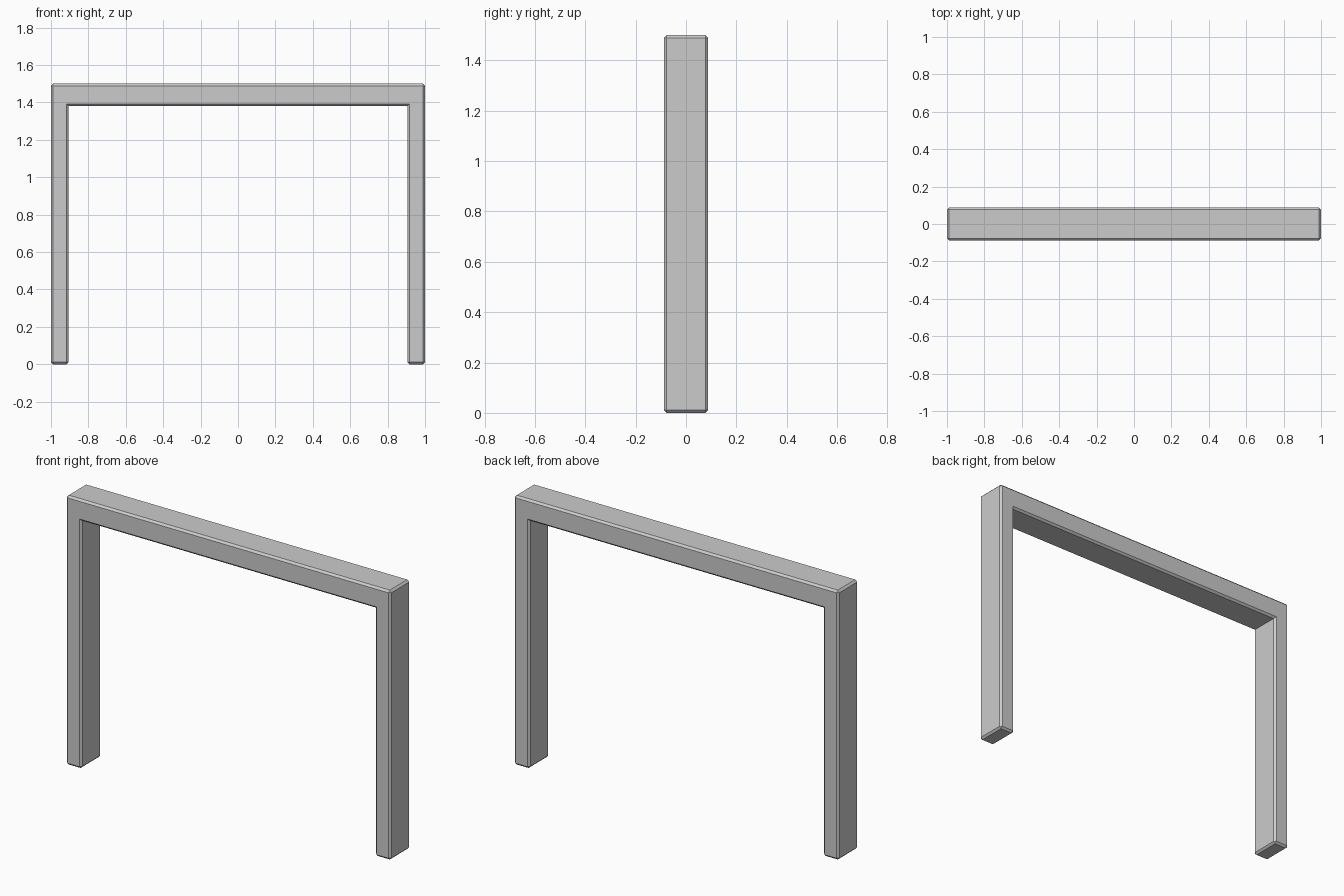
import bpy, bmesh

if "Cube" in bpy.data.objects:
    bpy.data.objects.remove(bpy.data.objects["Cube"])

HALF_W, HEIGHT, HALF_D = 1.0, 1.5, 0.088   # overall size
LEG, BEAM, CHAMFER = 0.095, 0.12, 0.011    # leg width, beam height, edge chamfer

# Portal outline: right half, then mirrored to the left
right = [(HALF_W - LEG, HEIGHT - BEAM), (HALF_W - LEG, 0),
         (HALF_W, 0), (HALF_W, HEIGHT)]
outline = right + [(-x, z) for x, z in reversed(right)]

# Extrude the outline through the depth
bm = bmesh.new()
face = bm.faces.new([bm.verts.new((x, -HALF_D, z)) for x, z in outline])
ext = bmesh.ops.extrude_face_region(bm, geom=[face], use_keep_orig=True)
verts = [g for g in ext["geom"] if isinstance(g, bmesh.types.BMVert)]
bmesh.ops.translate(bm, verts=verts, vec=(0, 2 * HALF_D, 0))
bmesh.ops.recalc_face_normals(bm, faces=bm.faces[:])

# Chamfer every edge except the two inside corners under the beam
bm.normal_update()
edges = [e for e in bm.edges if e.is_convex]
bmesh.ops.bevel(bm, geom=edges, offset=CHAMFER, segments=1,
                affect='EDGES', profile=0.5)
bmesh.ops.recalc_face_normals(bm, faces=bm.faces[:])

mesh = bpy.data.meshes.new("portal_frame")
bm.to_mesh(mesh)
bm.free()
frame = bpy.data.objects.new("portal_frame", mesh)
bpy.context.collection.objects.link(frame)
